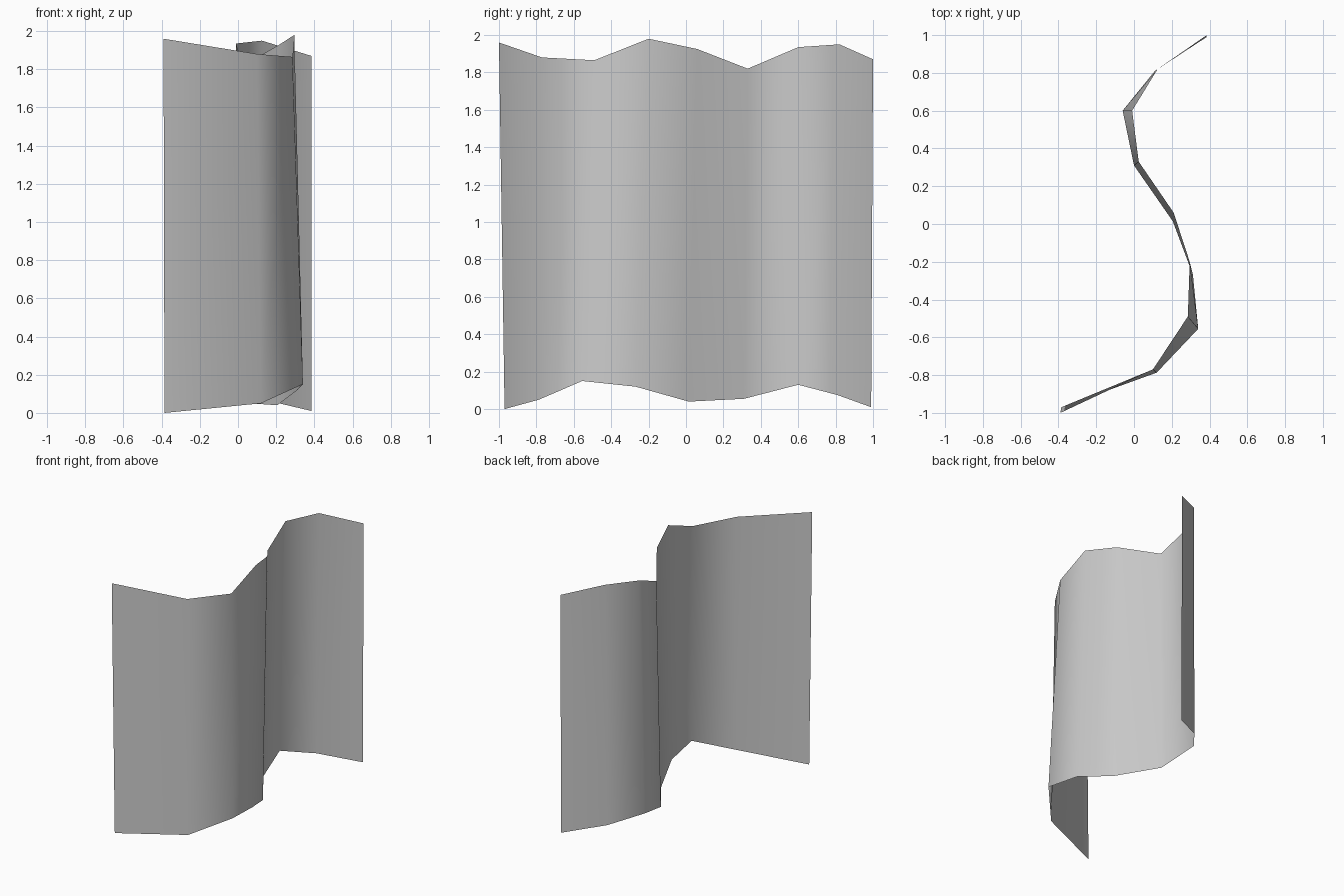
import bpy
import bmesh

cube = bpy.data.objects.get("Cube")
if cube:
    bpy.data.objects.remove(cube, do_unlink=True)

# Plain grey sheet material
grey = bpy.data.materials.new("plain grey")
grey.use_nodes = True
colour = (0.6, 0.6, 0.6, 1)
grey.diffuse_color = colour
grey.node_tree.nodes["Principled BSDF"].inputs["Base Color"].default_value = colour

# Wavy top and bottom edges, from front to back
top_edge = [
    (-0.39, -1.0, 1.96), (0.10, -0.77, 1.88), (0.285, -0.49, 1.865),
    (0.295, -0.2, 1.98), (0.21, 0.06, 1.925), (0.025, 0.33, 1.82),
    (-0.01, 0.6, 1.935), (0.125, 0.82, 1.95), (0.385, 1.0, 1.87),
]
bottom_edge = [
    (-0.385, -0.97, 0.0), (0.12, -0.787, 0.05), (0.34, -0.555, 0.15),
    (0.312, -0.27, 0.12), (0.205, 0.015, 0.04), (0.0, 0.31, 0.055),
    (-0.06, 0.6, 0.13), (0.11, 0.81, 0.075), (0.385, 0.99, 0.01),
]

# Sheet ruled between the two edges
bm = bmesh.new()
top = [bm.verts.new(p) for p in top_edge]
bottom = [bm.verts.new(p) for p in bottom_edge]
for i in range(len(top) - 1):
    face = bm.faces.new((bottom[i], bottom[i + 1], top[i + 1], top[i]))
    face.smooth = True

mesh = bpy.data.meshes.new("wavy_sheet")
bm.to_mesh(mesh)
bm.free()
mesh.materials.append(grey)
sheet = bpy.data.objects.new("wavy_sheet", mesh)
bpy.context.collection.objects.link(sheet)
